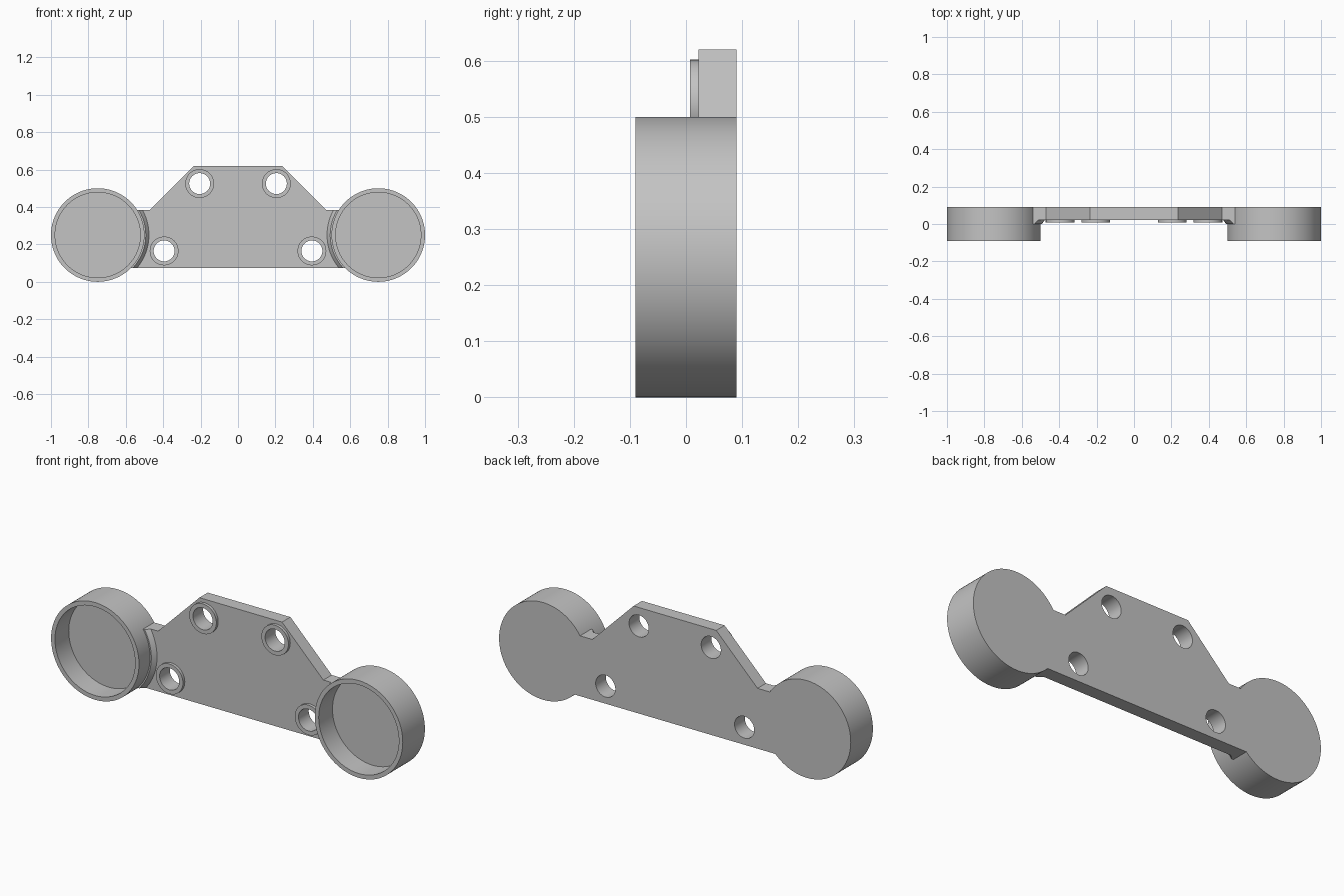
import bpy, bmesh, math
from math import sin, cos, pi, sqrt

if "Cube" in bpy.data.objects:
    bpy.data.objects.remove(bpy.data.objects["Cube"])

gray = bpy.data.materials.new("light_gray")
gray.use_nodes = True
gray.diffuse_color = (0.55, 0.55, 0.55, 1)
gray.node_tree.nodes["Principled BSDF"].inputs["Base Color"].default_value = (0.55, 0.55, 0.55, 1)

CUP_X, CUP_Z, CUP_R = 0.75, 0.25, 0.25
FRONT, BACK, PLATE_FRONT = -0.09, 0.09, 0.022
LOW, SHOULDER, TOP = 0.075, 0.385, 0.62
HOLE_R = 0.056


def finish(name, bm):
    """Turn a bmesh into a named, coloured object with sharp edges kept."""
    bmesh.ops.remove_doubles(bm, verts=bm.verts, dist=1e-5)
    bmesh.ops.recalc_face_normals(bm, faces=bm.faces)
    mesh = bpy.data.meshes.new(name)
    bm.to_mesh(mesh)
    bm.free()
    mesh.materials.append(gray)
    obj = bpy.data.objects.new(name, mesh)
    bpy.context.collection.objects.link(obj)
    return obj


def smooth(obj):
    bpy.ops.object.select_all(action='DESELECT')
    obj.select_set(True)
    bpy.context.view_layer.objects.active = obj
    bpy.ops.object.shade_smooth_by_angle(angle=math.radians(30))


def lathe(name, profile, x, z, closed=False, steps=96):
    """Revolve (radius, y) points about an axis along y."""
    bm = bmesh.new()
    rings = [[bm.verts.new((x + r * cos(2 * pi * i / steps), y, z + r * sin(2 * pi * i / steps)))
              for i in range(steps)] for r, y in profile]
    pairs = list(zip(rings, rings[1:]))
    if closed:
        pairs.append((rings[-1], rings[0]))
    else:
        bm.faces.new(rings[0])
        bm.faces.new(rings[-1])
    for a, b in pairs:
        for i in range(steps):
            j = (i + 1) % steps
            bm.faces.new((a[i], a[j], b[j], b[i]))
    return finish(name, bm)


def arc_x(r, z):
    """Inward x of a circle about the cup axis at height z."""
    return CUP_X - sqrt(r * r - (z - CUP_Z) ** 2)


heights = [LOW + (SHOULDER - LOW) * i / 28 for i in range(29)]

# Plate: outline meets each cup along its curved wall
half = [(arc_x(CUP_R - 0.001, z), z) for z in heights] + [(0.47, SHOULDER), (0.235, TOP)]
outline = half + [(-x, z) for x, z in reversed(half)]
bm = bmesh.new()
face = bm.faces.new([bm.verts.new((x, PLATE_FRONT, z)) for x, z in outline])
ext = bmesh.ops.extrude_face_region(bm, geom=[face], use_keep_orig=True)
for v in ext["geom"]:
    if isinstance(v, bmesh.types.BMVert):
        v.co.y = BACK
plate = finish("plate", bm)

holes = [(s * x, z) for s in (-1, 1) for x, z in ((0.205, 0.525), (0.395, 0.165))]

# Screw holes cut through the plate
for x, z in holes:
    cutter = lathe("hole_cutter", [(HOLE_R, -0.2), (HOLE_R, 0.2)], x, z, steps=48)
    cutter.hide_render = True
    mod = plate.modifiers.new("hole", 'BOOLEAN')
    mod.operation, mod.solver, mod.object = 'DIFFERENCE', 'EXACT', cutter
    bpy.context.view_layer.objects.active = plate
    bpy.ops.object.modifier_apply(modifier=mod.name)
    bpy.data.objects.remove(cutter)
smooth(plate)

# Raised rings around the holes
for i, (x, z) in enumerate(holes):
    ring = [(HOLE_R, 0.007), (0.077, 0.007), (0.077, PLATE_FRONT), (HOLE_R, PLATE_FRONT)]
    smooth(lathe(f"hole_ring_{i + 1}", ring, x, z, closed=True, steps=48))

for side, s in (("left", 1), ("right", -1)):
    # Open-fronted round cup
    cup = [(CUP_R, BACK), (CUP_R, FRONT), (0.228, FRONT), (0.228, PLATE_FRONT)]
    smooth(lathe(f"{side}_cup", cup, s * CUP_X, CUP_Z))

    # Chamfered collar joining cup and plate
    section = [(0.249, PLATE_FRONT), (0.249, 0.0), (0.257, 0.0), (0.274, PLATE_FRONT)]
    bm = bmesh.new()
    rows = [[bm.verts.new((s * arc_x(r, z), y, z)) for r, y in section] for z in heights]
    for a, b in zip(rows, rows[1:]):
        for i in range(4):
            j = (i + 1) % 4
            bm.faces.new((a[i], a[j], b[j], b[i]))
    bm.faces.new(rows[0])
    bm.faces.new(rows[-1])
    smooth(finish(f"{side}_collar", bm))
